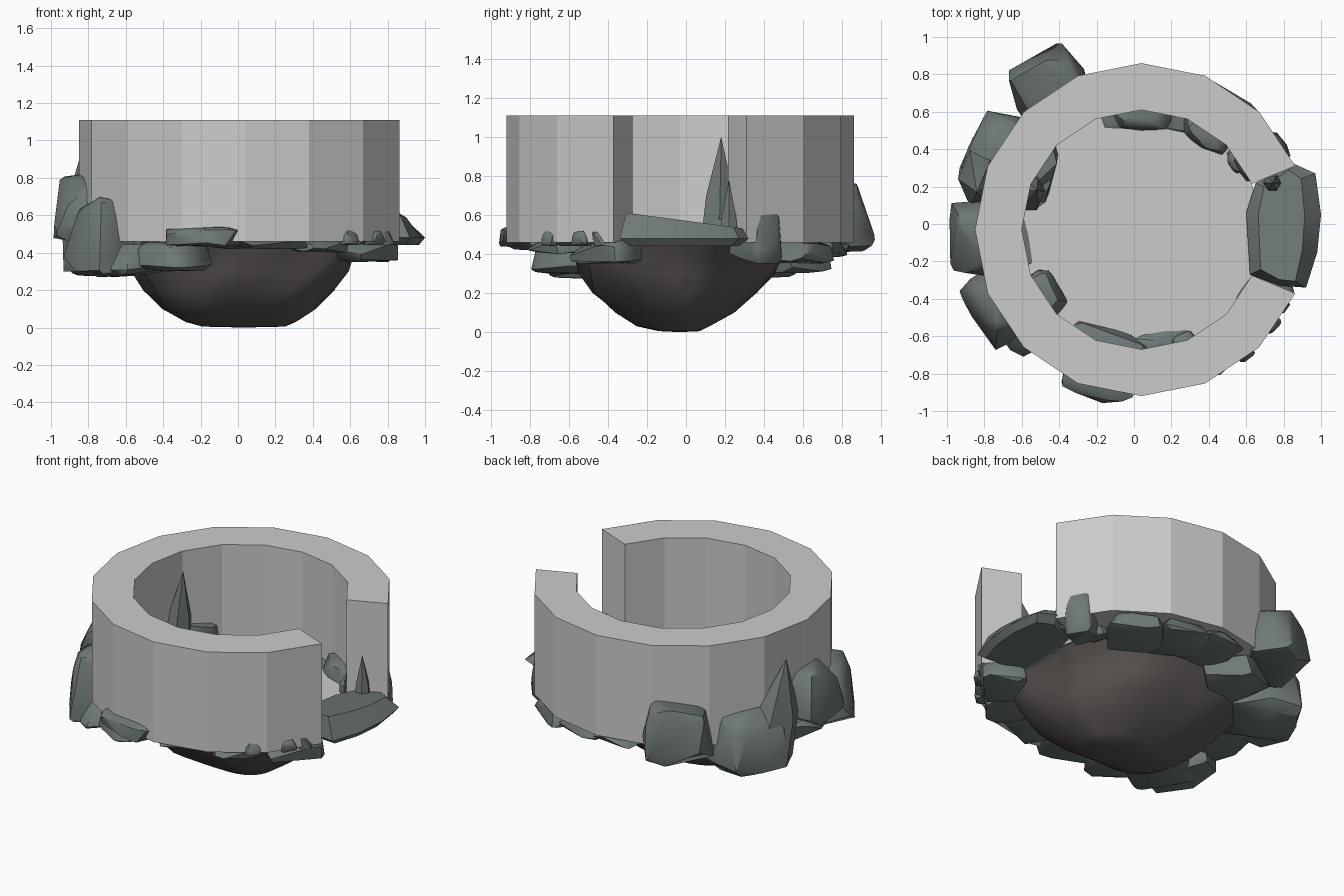
import bpy, bmesh, math, random
from mathutils import Vector, noise

if "Cube" in bpy.data.objects:
    bpy.data.objects.remove(bpy.data.objects["Cube"])

CX, CY = 0.04, -0.03          # centre of the wall ring
Z0, Z1 = 0.46, 1.11           # wall bottom and top


def material(name, col):
    m = bpy.data.materials.new(name)
    m.diffuse_color = (*col, 1)
    m.use_nodes = True
    m.node_tree.nodes["Principled BSDF"].inputs["Base Color"].default_value = m.diffuse_color
    return m


STONE = material("stone", (0.16, 0.19, 0.185))
EARTH = material("earth", (0.105, 0.095, 0.09))


def finish(name, bm, mat=None, smooth=None):
    bmesh.ops.recalc_face_normals(bm, faces=bm.faces[:])
    me = bpy.data.meshes.new(name)
    bm.to_mesh(me)
    bm.free()
    ob = bpy.data.objects.new(name, me)
    bpy.context.collection.objects.link(ob)
    if mat:
        me.materials.append(mat)
    if smooth:
        bpy.ops.object.select_all(action='DESELECT')
        ob.select_set(True)
        bpy.context.view_layer.objects.active = ob
        bpy.ops.object.shade_smooth_by_angle(angle=math.radians(smooth))
    return ob


def ring_point(r, i, z):
    a = math.radians(22.5 * i)
    return (CX + r * math.cos(a), CY + r * math.sin(a), z)


# Ring wall: 16-gon with two segments left open on the right
bm = bmesh.new()
secs = [[bm.verts.new(ring_point(r, i, z)) for r, z in
         ((0.89, Z0), (0.89, Z1), (0.64, Z1), (0.64, Z0))] for i in range(1, 16)]
for a, b in zip(secs, secs[1:]):
    for k in range(4):
        n = (k + 1) % 4
        bm.faces.new((a[k], a[n], b[n], b[k]))
bm.faces.new(secs[0])
bm.faces.new(secs[-1])
finish("ring_wall", bm)

# Flat floor inside the wall
bm = bmesh.new()
top = bm.faces.new([bm.verts.new(ring_point(0.64, i, Z0)) for i in range(16)])
ext = bmesh.ops.extrude_face_region(bm, geom=[top])
bmesh.ops.translate(bm, vec=(0, 0, -0.02),
                    verts=[v for v in ext['geom'] if isinstance(v, bmesh.types.BMVert)])
finish("floor", bm)

# Earth underside: lumpy bowl lofted through levels (z, x-, x+, y-, y+)
levels = [(0.005, -0.20, 0.25, -0.14, 0.07), (0.03, -0.28, 0.33, -0.26, 0.12),
          (0.10, -0.39, 0.43, -0.37, 0.24), (0.20, -0.49, 0.52, -0.48, 0.36),
          (0.30, -0.55, 0.58, -0.53, 0.45), (0.38, -0.58, 0.61, -0.57, 0.49),
          (0.445, -0.62, 0.64, -0.60, 0.54)]
N = 32
bm = bmesh.new()
rows = []
for z, xa, xb, ya, yb in levels:
    row = []
    for i in range(N):
        a = math.tau * i / N
        c, s = math.cos(a), math.sin(a)
        p = (0.8 - 0.55 * z) if c * s < 0 else 1.0 # squarer at two corners
        x = (xa + xb) / 2 + (xb - xa) / 2 * math.copysign(abs(c) ** p, c)
        y = (ya + yb) / 2 + (yb - ya) / 2 * math.copysign(abs(s) ** p, s)
        w = 1 + 0.12 * noise.noise(Vector((x * 4, y * 4, z * 5)))
        row.append(bm.verts.new((x * w, y * w, z)))
    rows.append(row)
for a, b in zip(rows, rows[1:]):
    for i in range(N):
        j = (i + 1) % N
        bm.faces.new((a[i], a[j], b[j], b[i]))
base = bm.verts.new((0.03, -0.03, 0.0))
for i in range(N):
    bm.faces.new((base, rows[0][i], rows[0][(i + 1) % N]))
bm.faces.new(rows[-1])
finish("earth_bowl", bm, EARTH, 40)


# Chunky boulder: convex hull of jittered box-like points, fitted to given size
def rock(name, ang, r0, r1, width, z0, z1, lean=0.2, seed=1):
    rnd = random.Random(seed)
    pts = []
    for i in range(30):
        d = Vector([rnd.gauss(0, 1) for _ in range(3)]).normalized()
        pts.append(Vector([math.copysign(abs(c) ** 0.5, c) for c in d]))
    for p in pts:                                   # narrower towards the top
        f = 1 - lean * (p.z + 1) / 2
        p.x *= f
        p.y *= f
    lo = [min(p[k] for p in pts) for k in range(3)]
    hi = [max(p[k] for p in pts) for k in range(3)]
    a = math.radians(ang)
    bm = bmesh.new()
    for p in pts:
        u = [(p[k] - lo[k]) / (hi[k] - lo[k]) for k in range(3)]
        r, t = r0 + (r1 - r0) * u[0], (u[1] - 0.5) * width
        bm.verts.new((CX + r * math.cos(a) - t * math.sin(a),
                      CY + r * math.sin(a) + t * math.cos(a), z0 + (z1 - z0) * u[2]))
    hull = bmesh.ops.convex_hull(bm, input=bm.verts[:])
    junk = {g for g in hull['geom_interior'] + hull['geom_unused']
            if isinstance(g, bmesh.types.BMVert)}
    bmesh.ops.delete(bm, geom=list(junk), context='VERTS')
    finish(name, bm, STONE, 35)


# Sharp upright stone shard
def shard(name, x, y, z0, z1, r, sx=1.0, tilt=(0, 0), mid=0.75):
    bm = bmesh.new()
    tip = bm.verts.new((x + tilt[0], y + tilt[1], z1))
    rings = []
    for f, k in ((0, 1.0), (0.45, mid)):
        rings.append([bm.verts.new((x + tilt[0] * f + sx * r * k * math.cos(i * math.tau / 6),
                                    y + tilt[1] * f + r * k * math.sin(i * math.tau / 6),
                                    z0 + (z1 - z0) * f)) for i in range(6)])
    for i in range(6):
        j = (i + 1) % 6
        bm.faces.new((rings[0][i], rings[0][j], rings[1][j], rings[1][i]))
        bm.faces.new((rings[1][i], rings[1][j], tip))
    bm.faces.new(rings[0])
    finish(name, bm, STONE, 30)


# Outer boulders: angle, inner radius, outer radius, width, z range, lean
boulders = [
    (31, 0.60, 0.90, 0.19, 0.35, 0.65, 0.2), (54, 0.56, 0.89, 0.34, 0.35, 0.47, 0.2),
    (76, 0.50, 0.86, 0.36, 0.38, 0.48, 0.2), (97, 0.50, 0.87, 0.34, 0.40, 0.47, 0.2),
    (123, 0.72, 1.10, 0.42, 0.40, 0.76, 0.3), (124, 0.47, 0.85, 0.42, 0.30, 0.46, 0.1),
    (151, 0.52, 1.03, 0.44, 0.27, 0.66, 0.2), (183, 0.72, 1.03, 0.40, 0.46, 0.82, 0.25),
    (184, 0.52, 0.93, 0.40, 0.36, 0.48, 0.2), (208, 0.72, 1.02, 0.42, 0.28, 0.70, 0.5),
    (216, 0.48, 0.95, 0.42, 0.27, 0.45, 0.1), (236, 0.50, 0.86, 0.34, 0.30, 0.46, 0.2),
    (255, 0.55, 0.95, 0.44, 0.43, 0.55, 0.2), (281, 0.54, 0.87, 0.40, 0.42, 0.48, 0.2),
    (304, 0.62, 0.88, 0.30, 0.40, 0.47, 0.2), (329, 0.60, 0.88, 0.34, 0.35, 0.48, 0.2),
]
for n, (a, r0, r1, w, z0, z1, ln) in enumerate(boulders):
    rock(f"boulder_{n}", a, r0, r1, w, z0, z1, ln, 20 + n)

# Threshold slab filling the opening, sloping outwards
bm = bmesh.new()
plan = [(0.62, -0.27), (0.78, -0.33), (0.92, -0.34), (0.98, -0.15), (1.0, 0.05),
        (0.97, 0.27), (0.86, 0.32), (0.65, 0.22), (0.60, 0.06)]
lower = [bm.verts.new((0.78 + (x - 0.78) * 0.85, y * 0.85, 0.44)) for x, y in plan]
mid = [bm.verts.new((x, y, 0.48)) for x, y in plan]
upper = [bm.verts.new((0.77 + (x - 0.77) * 0.62, y * 0.9, 0.57 - 0.12 * y)) for x, y in plan]
for a, b in ((lower, mid), (mid, upper)):
    for i in range(9):
        j = (i + 1) % 9
        bm.faces.new((a[i], a[j], b[j], b[i]))
bm.faces.new(lower)
bm.faces.new(upper)
finish("threshold_slab", bm, STONE, 30)

# Small pebbles at the outside front right
for n, (a, r) in enumerate(((-36, 0.9), (-43, 0.89), (-50, 0.9), (-29, 0.89))):
    rock(f"pebble_{n}", a, r - 0.12, r, 0.1, 0.44, 0.52, 0.3, 60 + n)

# Inner stones around the foot of the wall
inner = [(88, 0.53, 0.34, 0.55), (57, 0.54, 0.30, 0.56), (36, 0.58, 0.14, 0.52),
         (157, 0.53, 0.24, 0.60), (214, 0.53, 0.26, 0.62), (268, 0.58, 0.36, 0.50),
         (291, 0.59, 0.12, 0.52)]
for n, (a, r, w, z) in enumerate(inner):
    rock(f"inner_stone_{n}", a, r, 0.72, w, 0.42, z, 0.2, 80 + n)

# Upright shards: inside left, beside the opening, and outside back left
shard("tall_shard", -0.57, 0.17, 0.45, 1.0, 0.11, 0.9, (0.05, 0.01))
shard("short_shard", 0.74, 0.22, 0.45, 0.78, 0.055)
shard("outer_shard", -0.79, 0.30, 0.30, 0.93, 0.19, 0.75, (-0.05, -0.13), 0.9)
